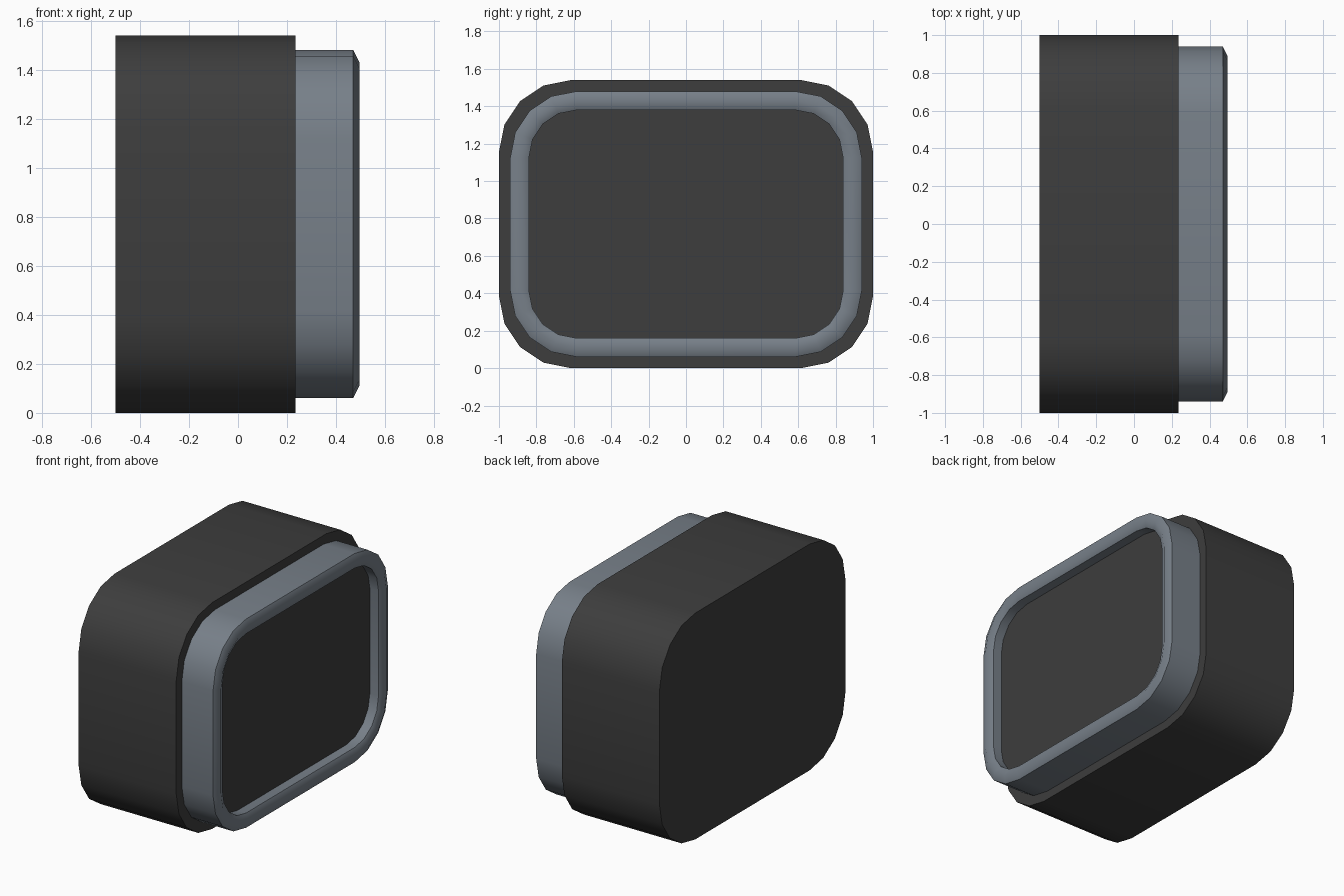
import bpy, bmesh, math

if "Cube" in bpy.data.objects:
    bpy.data.objects.remove(bpy.data.objects["Cube"])

W, H, R = 2.0, 1.54, 0.385      # body width, height and corner radius


def material(name, rgb):
    m = bpy.data.materials.new(name)
    m.diffuse_color = (*rgb, 1)
    m.use_nodes = True
    m.node_tree.nodes["Principled BSDF"].inputs["Base Color"].default_value = m.diffuse_color
    return m


dark = material("charcoal", (0.047, 0.047, 0.047))
steel = material("blue grey", (0.185, 0.215, 0.25))


def rounded(x, inset, radius, seg=4):
    """Rounded rectangle in the YZ plane, inset from the body outline."""
    hy, hz = W / 2 - inset - radius, H / 2 - inset - radius
    pts = []
    for k, (sy, sz) in enumerate([(1, 1), (-1, 1), (-1, -1), (1, -1)]):
        for i in range(seg + 1):
            a = math.pi / 2 * (k + i / seg)
            pts.append((x, sy * hy + radius * math.cos(a),
                        H / 2 + sz * hz + radius * math.sin(a)))
    return pts


def loft(name, rings, mat, cap_start=True, cap_end=True, angle=30):
    """Join successive outlines with quads and cap the ends."""
    bm = bmesh.new()
    loops = [[bm.verts.new(p) for p in rounded(*r)] for r in rings]
    for a, b in zip(loops, loops[1:]):
        n = len(a)
        for i in range(n):
            j = (i + 1) % n
            bm.faces.new((a[i], a[j], b[j], b[i]))
    if cap_start:
        bm.faces.new(loops[0][::-1])
    if cap_end:
        bm.faces.new(loops[-1])
    me = bpy.data.meshes.new(name)
    bm.to_mesh(me)
    bm.free()
    me.materials.append(mat)
    ob = bpy.data.objects.new(name, me)
    bpy.context.collection.objects.link(ob)
    bpy.ops.object.select_all(action='DESELECT')
    ob.select_set(True)
    bpy.context.view_layer.objects.active = ob
    bpy.ops.object.shade_smooth_by_angle(angle=math.radians(angle))
    return ob


# main housing
loft("housing", [(-0.5, 0, R), (0.235, 0, R)], dark)

# raised rim with a soft ridge, open in the middle
loft("rim", [(0.235, 0.06, 0.355), (0.47, 0.06, 0.355), (0.495, 0.11, 0.305),
             (0.47, 0.16, 0.255), (0.40, 0.16, 0.255)],
     steel, cap_start=False, cap_end=False, angle=55)

# recessed screen inside the rim
loft("screen", [(0.235, 0.158, 0.257), (0.405, 0.158, 0.257)], dark, cap_start=False)
